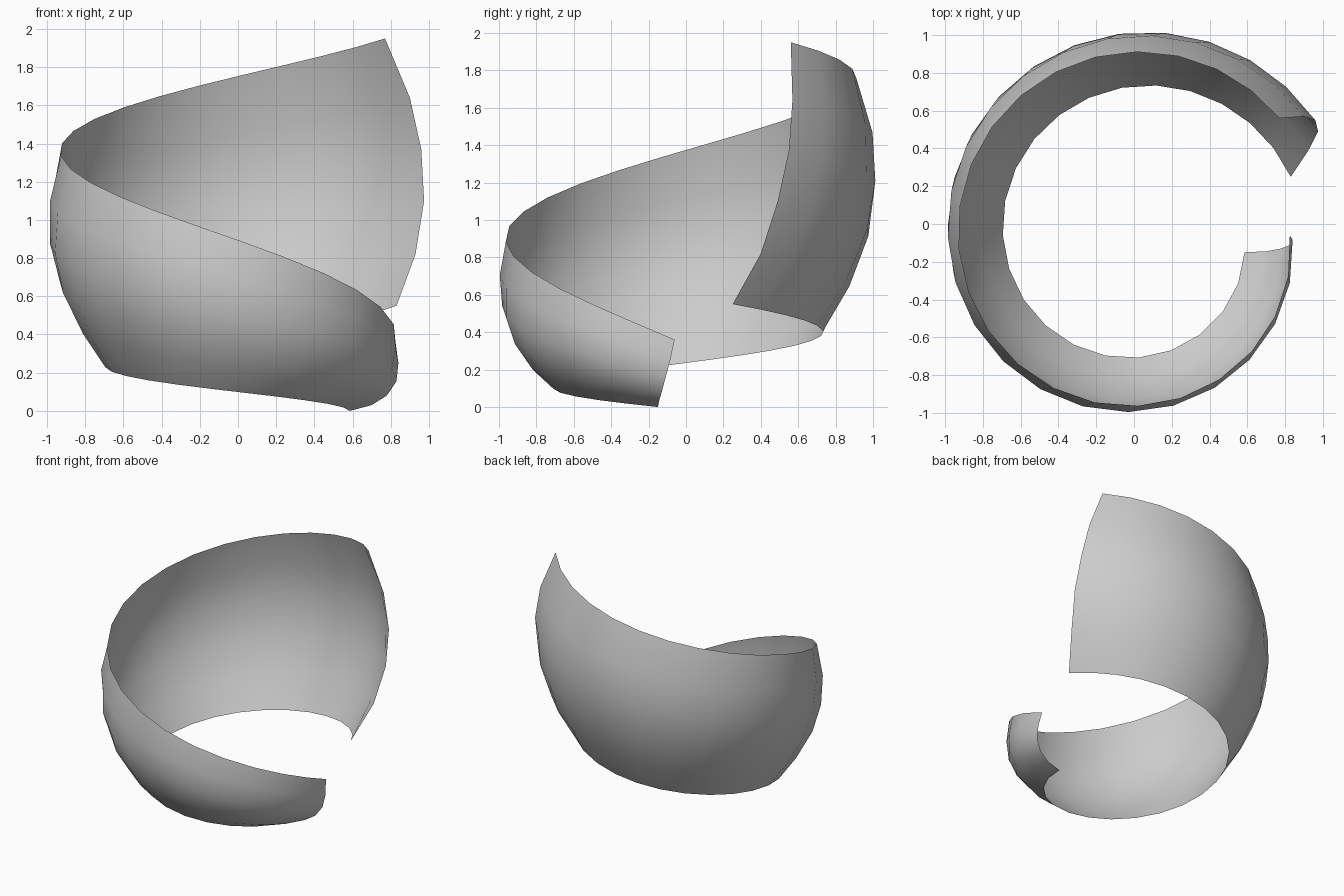
import bpy, bmesh, math

if "Cube" in bpy.data.objects:
    bpy.data.objects.remove(bpy.data.objects["Cube"])

# Cross-section rows (radius, angle in degrees, height), top edge to bottom edge,
# at the beginning, halfway and final stations of the growing spiral
START = [(.80, .6, .37), (.815, -1.1, .26), (.806, -2.9, .165),
         (.757, -4.6, .09), (.679, -6.4, .04), (.566, -8.2, .01)]
MIDDLE = [(.95, -169, 1.31), (1.005, -173, 1.075), (1.005, -177, .86),
          (.955, -180.5, .65), (.845, -184, .43), (.726, -188, .25)]
END = [(.975, -319.8, 1.96), (1.083, -323.9, 1.65), (1.121, -326.5, 1.38),
       (1.102, -329.5, 1.11), (1.019, -332.6, .83), (.866, -338.4, .56)]
STEPS = 23
AXIS = (.025, -.069)


def blend(a, b, c, t):
    """Quadratic through a, b, c at t = 0, 0.5, 1."""
    return a * (1 - t) * (1 - 2 * t) + 4 * b * t * (1 - t) + c * t * (2 * t - 1)


# Spiral band: one open sheet swept around the axis
bm = bmesh.new()
rings = []
for i in range(STEPS + 1):
    ring = []
    for s, m, e in zip(START, MIDDLE, END):
        r, a, z = (blend(*v, i / STEPS) for v in zip(s, m, e))
        a = math.radians(a)
        ring.append(bm.verts.new((AXIS[0] + r * math.cos(a),
                                  AXIS[1] + r * math.sin(a), z - .01)))
    rings.append(ring)
for p, q in zip(rings, rings[1:]):
    for j in range(len(p) - 1):
        f = bm.faces.new((p[j], q[j], q[j + 1], p[j + 1]))
        f.smooth = True
bm.normal_update()

# Make the faces point outwards from the axis
f = bm.faces[:][0] if not hasattr(bm.faces, "ensure_lookup_table") else next(iter(bm.faces))
c = f.calc_center_median()
if f.normal.x * (c.x - AXIS[0]) + f.normal.y * (c.y - AXIS[1]) < 0:
    bmesh.ops.reverse_faces(bm, faces=bm.faces[:])

mesh = bpy.data.meshes.new("spiral_band")
bm.to_mesh(mesh)
bm.free()
band = bpy.data.objects.new("spiral_band", mesh)
bpy.context.collection.objects.link(band)
